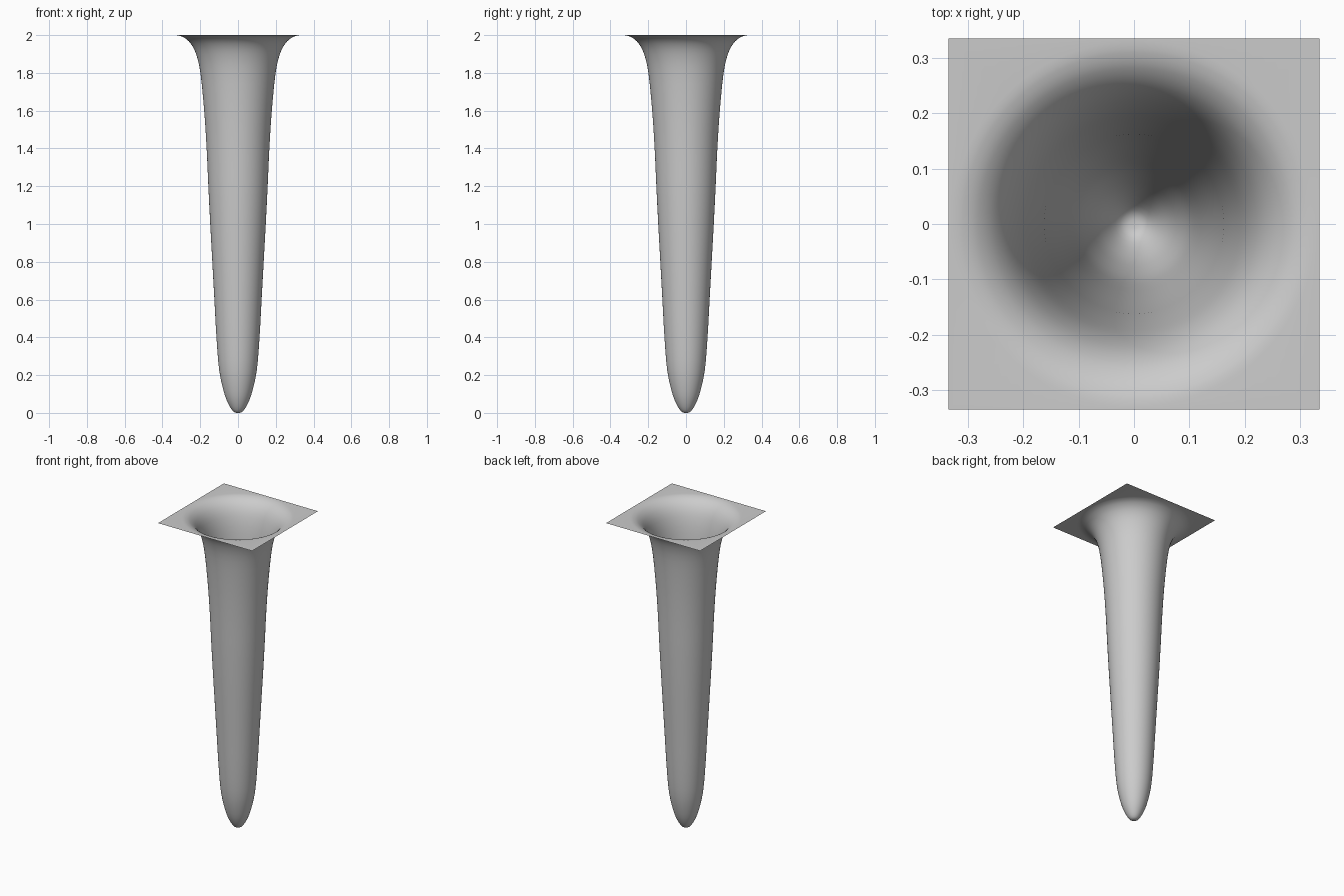
import bpy, bmesh, math
from mathutils import Vector

if "Cube" in bpy.data.objects:
    bpy.data.objects.remove(bpy.data.objects["Cube"])

HALF = 0.336     # half width of the square sheet
SEGMENTS = 96

# Profile of the well: (radius, height) from the tip to the flared rim
PROFILE = [(0.0, 0.0), (0.025, 0.008), (0.052, 0.05), (0.076, 0.115), (0.1, 0.23),
           (0.114, 0.4), (0.125, 0.6), (0.136, 0.8), (0.147, 1.0), (0.157, 1.2),
           (0.166, 1.4), (0.179, 1.6), (0.199, 1.8), (0.222, 1.9), (0.25, 1.955),
           (0.282, 1.985), (0.31, 1.997), (0.33, 2.0)]


def smooth_curve(points, steps):
    """Catmull-Rom curve through the points."""
    pts = [Vector(p) for p in points]
    ext = [Vector((-pts[1].x, pts[1].y))] + pts + [2 * pts[-1] - pts[-2]]
    out = []
    for i in range(1, len(ext) - 2):
        a, b, c, d = ext[i - 1:i + 3]
        for s in range(steps):
            t = s / steps
            out.append(0.5 * (2 * b + (c - a) * t + (2 * a - 5 * b + 4 * c - d) * t ** 2
                              + (3 * b - a - 3 * c + d) * t ** 3))
    return out + [pts[-1]]


bm = bmesh.new()
angles = [2 * math.pi * i / SEGMENTS for i in range(SEGMENTS)]
curve = smooth_curve(PROFILE, 3)
tip = bm.verts.new((0, 0, 0))

# Round rings of the well
rings = [[bm.verts.new((p.x * math.cos(a), p.x * math.sin(a), min(p.y, 2.0))) for a in angles]
         for p in curve[1:]]

# Square outer edge of the sheet
square = []
for a in angles:
    c, s = math.cos(a), math.sin(a)
    k = HALF / max(abs(c), abs(s))
    square.append(bm.verts.new((c * k, s * k, 2.0)))
rings.append(square)

# Skin the rings, facing up and inward
for i in range(SEGMENTS):
    j = (i + 1) % SEGMENTS
    bm.faces.new((tip, rings[0][i], rings[0][j]))
    for lo, hi in zip(rings, rings[1:]):
        bm.faces.new((lo[i], hi[i], hi[j], lo[j]))
for f in bm.faces:
    f.smooth = True

mesh = bpy.data.meshes.new("funnel_sheet")
bm.to_mesh(mesh)
bm.free()
bpy.context.collection.objects.link(bpy.data.objects.new("funnel_sheet", mesh))
